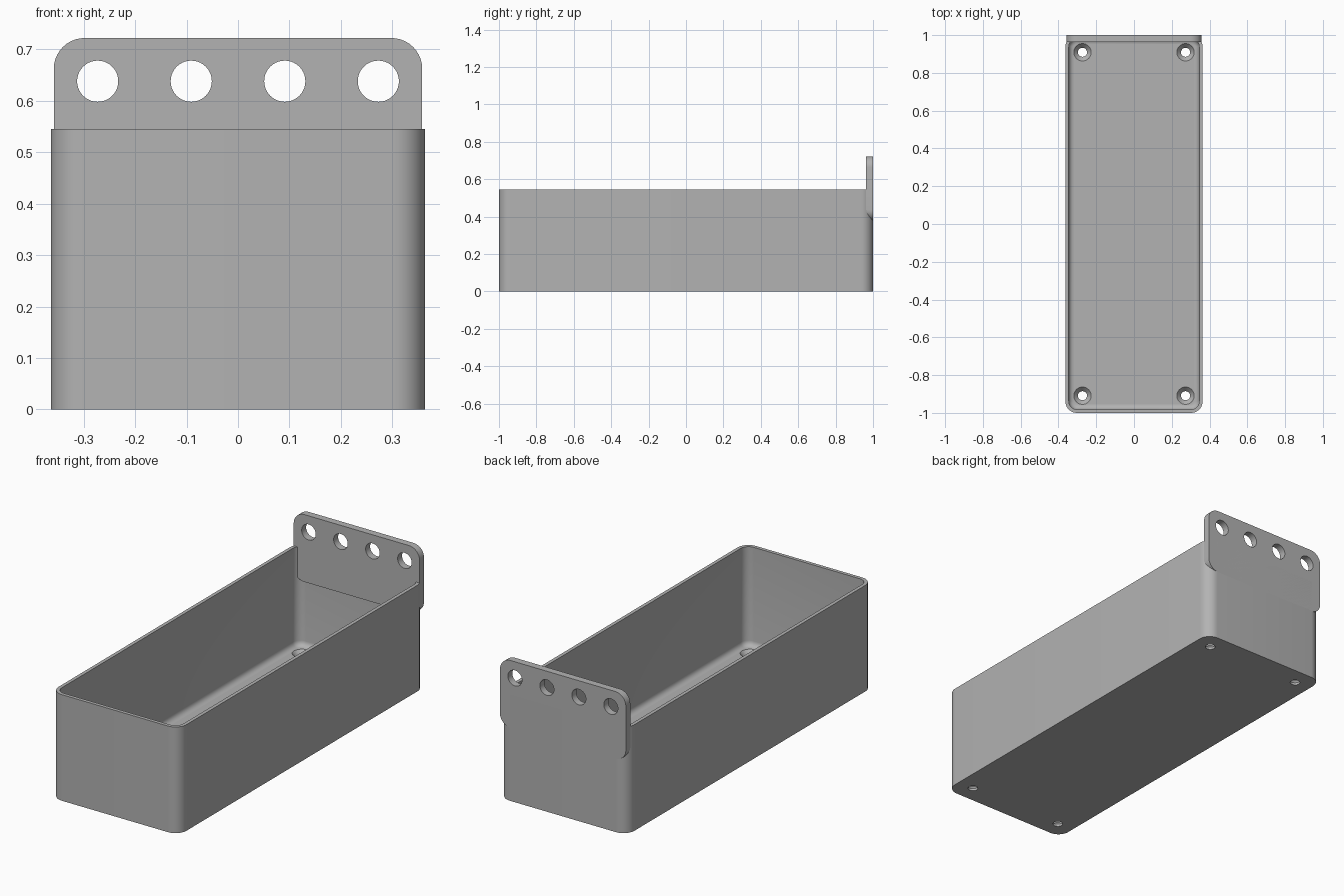
import bpy, bmesh, math

if "Cube" in bpy.data.objects:
    bpy.data.objects.remove(bpy.data.objects["Cube"], do_unlink=True)

U = 2 / 110  # wall thickness unit
HALF_X, HEIGHT = 20 * U, 30 * U

grey = bpy.data.materials.new("plain grey")
grey.use_nodes = True
COLOUR = (0.45, 0.45, 0.45, 1)
grey.diffuse_color = COLOUR
grey.node_tree.nodes["Principled BSDF"].inputs["Base Color"].default_value = COLOUR


def rounded(hx, hy, r, n=10):
    """Counter-clockwise outline of a rounded rectangle."""
    pts = []
    for i, (sx, sy) in enumerate([(1, 1), (-1, 1), (-1, -1), (1, -1)]):
        for k in range(n + 1):
            a = (i + k / n) * math.pi / 2
            pts.append((sx * (hx - r) + r * math.cos(a), sy * (hy - r) + r * math.sin(a)))
    return pts


def loft(name, rings):
    """Solid skinned through rings of points, capped at both ends."""
    bm = bmesh.new()
    loops = [[bm.verts.new(p) for p in ring] for ring in rings]
    n = len(loops[0])
    for a, b in zip(loops, loops[1:]):
        for i in range(n):
            j = (i + 1) % n
            bm.faces.new((a[i], a[j], b[j], b[i]))
    bm.faces.new(loops[0][::-1])
    bm.faces.new(loops[-1])
    bmesh.ops.recalc_face_normals(bm, faces=bm.faces)
    mesh = bpy.data.meshes.new(name)
    bm.to_mesh(mesh)
    bm.free()
    mesh.materials.append(grey)
    ob = bpy.data.objects.new(name, mesh)
    bpy.context.collection.objects.link(ob)
    return ob


def circle(r, n=32):
    return [(r * math.cos(2 * math.pi * k / n), r * math.sin(2 * math.pi * k / n)) for k in range(n)]


def cut(target, cutters):
    """Subtract the cutters, apply, and shade smooth with sharp edges kept."""
    bpy.context.view_layer.objects.active = target
    for c in cutters:
        m = target.modifiers.new("hole", "BOOLEAN")
        m.operation, m.solver, m.object = "DIFFERENCE", "EXACT", c
        bpy.ops.object.modifier_apply(modifier=m.name)
        bpy.data.objects.remove(c, do_unlink=True)
    bpy.ops.object.select_all(action="DESELECT")
    target.select_set(True)
    bpy.ops.object.shade_smooth_by_angle(angle=math.radians(30))


# Open tray: outer wall, rim, inner wall, filleted floor
def level(inset, z):
    return [(x, y, z) for x, y in rounded(HALF_X - inset, 1 - inset, 0.062 - inset)]


FLOOR, FILLET = 2 * U, 1.5 * U
rings = [level(0, 0), level(0, HEIGHT), level(U, HEIGHT)]
for k in range(6):
    a = k / 5 * math.pi / 2
    rings.append(level(U + FILLET * (1 - math.cos(a)), FLOOR + FILLET * (1 - math.sin(a))))
tray = loft("tray", rings)

# Countersunk screw holes in the floor corners
screws = []
for sx in (-1, 1):
    for sy in (-1, 1):
        profile = [(0.024, -0.02), (0.024, 0.012), (0.046, FLOOR), (0.046, FLOOR + 0.01)]
        screws.append(loft("screw_cutter", [
            [(x + sx * 15 * U, y + sy * 50 * U, z) for x, y in circle(r)] for r, z in profile]))
cut(tray, screws)

# Hanging plate across the back, with four round holes
Z_LOW, Z_HIGH = 0.376, 0.722
mid, half = (Z_LOW + Z_HIGH) / 2, (Z_HIGH - Z_LOW) / 2
plate = loft("hanging_plate", [
    [(x, y, z + mid) for x, z in rounded(0.358, half, 0.06)] for y in (1 - 2 * U, 1)])
cut(plate, [loft("hole_cutter", [
    [(x + i * U, y, z + 0.638) for x, z in circle(0.04, 40)] for y in (0.9, 1.1)])
    for i in (-15, -5, 5, 15)])
